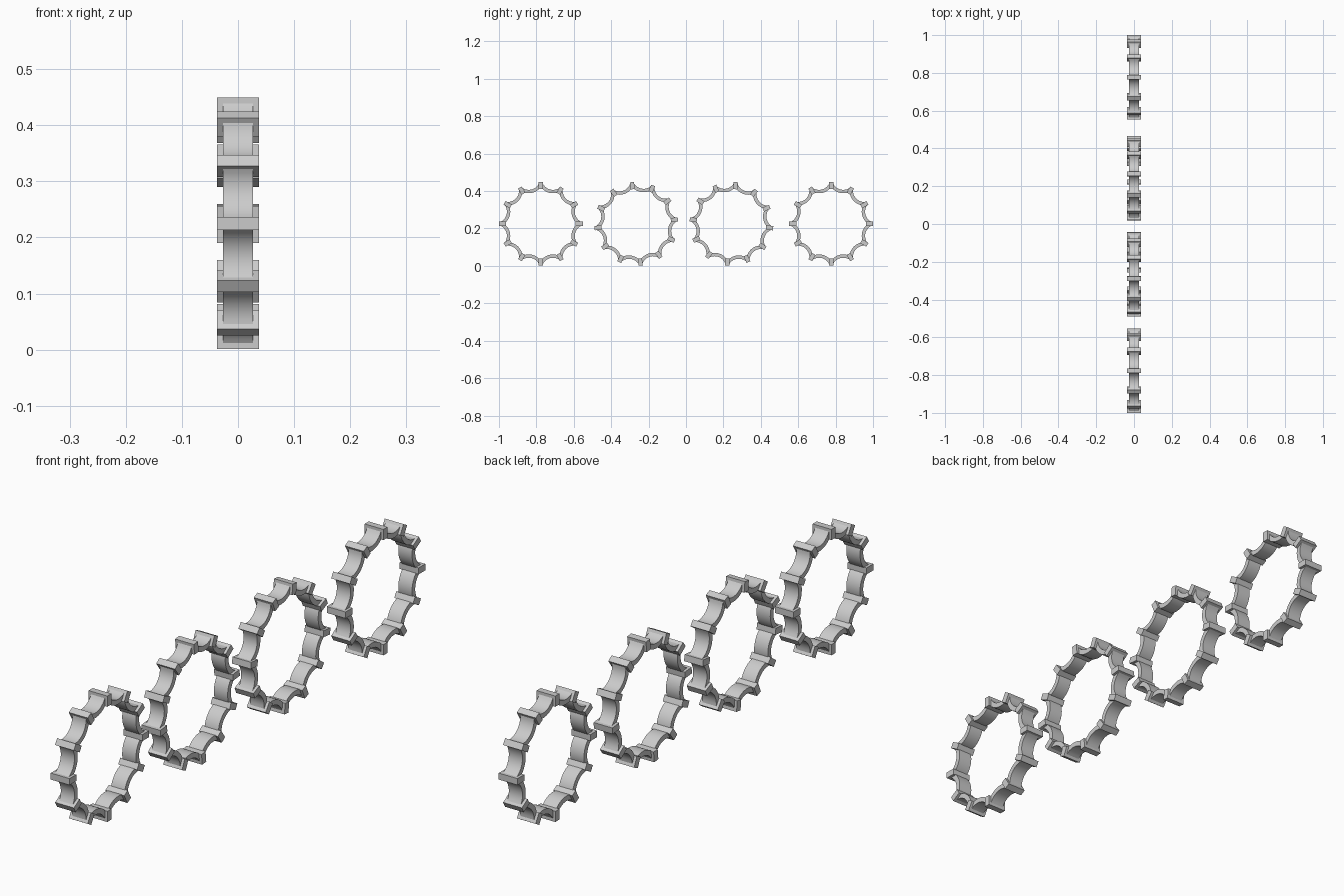
import bpy, bmesh, math
from mathutils import Matrix, Vector

if "Cube" in bpy.data.objects:
    bpy.data.objects.remove(bpy.data.objects["Cube"])

COUNT = 12            # blocks per ring
R_OUT, R_IN = 0.224, 0.186
BLOCK_W, BLOCK_X = 0.0115, 0.037   # half sizes
ARC_X = 0.027
STEPS = 10


def prism(bm, profile, half_x, angle):
    """Extrude a closed (tangent, radius) profile along x and spin it round the ring."""
    rot = Matrix.Rotation(angle, 3, 'X')
    rows = [[bm.verts.new(rot @ Vector((x, t, r))) for t, r in profile]
            for x in (-half_x, half_x)]
    n = len(profile)
    for i in range(n):
        j = (i + 1) % n
        bm.faces.new((rows[0][i], rows[0][j], rows[1][j], rows[1][i]))
    return rows


def scallop_rows():
    """Concentric arcs dipping towards the ring centre."""
    mid, r_o, thick, half = 0.190, 0.061, 0.018, 0.0455
    centre = mid + r_o
    pts = []
    for rad in (r_o, r_o + thick):
        a = math.asin(half / rad)
        pts.append([(rad * math.sin(-a + 2 * a * i / STEPS),
                     centre - rad * math.cos(-a + 2 * a * i / STEPS))
                    for i in range(STEPS + 1)])
    return pts


def make_ring(name, y, turn):
    bm = bmesh.new()
    outer, inner = scallop_rows()
    block = [(-BLOCK_W, R_IN), (BLOCK_W, R_IN), (BLOCK_W, R_OUT), (-BLOCK_W, R_OUT)]
    n = STEPS + 1
    for k in range(COUNT):
        a = 2 * math.pi * k / COUNT + turn
        # cross block
        for row in prism(bm, block, BLOCK_X, a):
            bm.faces.new(row)
        # scalloped link to the next block
        for row in prism(bm, outer + inner[::-1], ARC_X, a + math.pi / COUNT):
            for i in range(STEPS):
                bm.faces.new((row[i], row[i + 1], row[2 * n - 2 - i], row[2 * n - 1 - i]))
    bmesh.ops.recalc_face_normals(bm, faces=bm.faces)
    mesh = bpy.data.meshes.new(name)
    bm.to_mesh(mesh)
    bm.free()
    ob = bpy.data.objects.new(name, mesh)
    ob.location = (0, y, R_OUT + 0.001)
    bpy.context.collection.objects.link(ob)
    bpy.ops.object.select_all(action='DESELECT')
    ob.select_set(True)
    bpy.context.view_layer.objects.active = ob
    bpy.ops.object.shade_smooth_by_angle(angle=math.radians(30))


# four rings in a row, the middle two slightly turned
for i, (y, deg) in enumerate([(-0.776, 0), (-0.266, 6), (0.243, -6), (0.776, 0)]):
    make_ring(f"scalloped_ring_{i + 1}", y, math.radians(deg))
